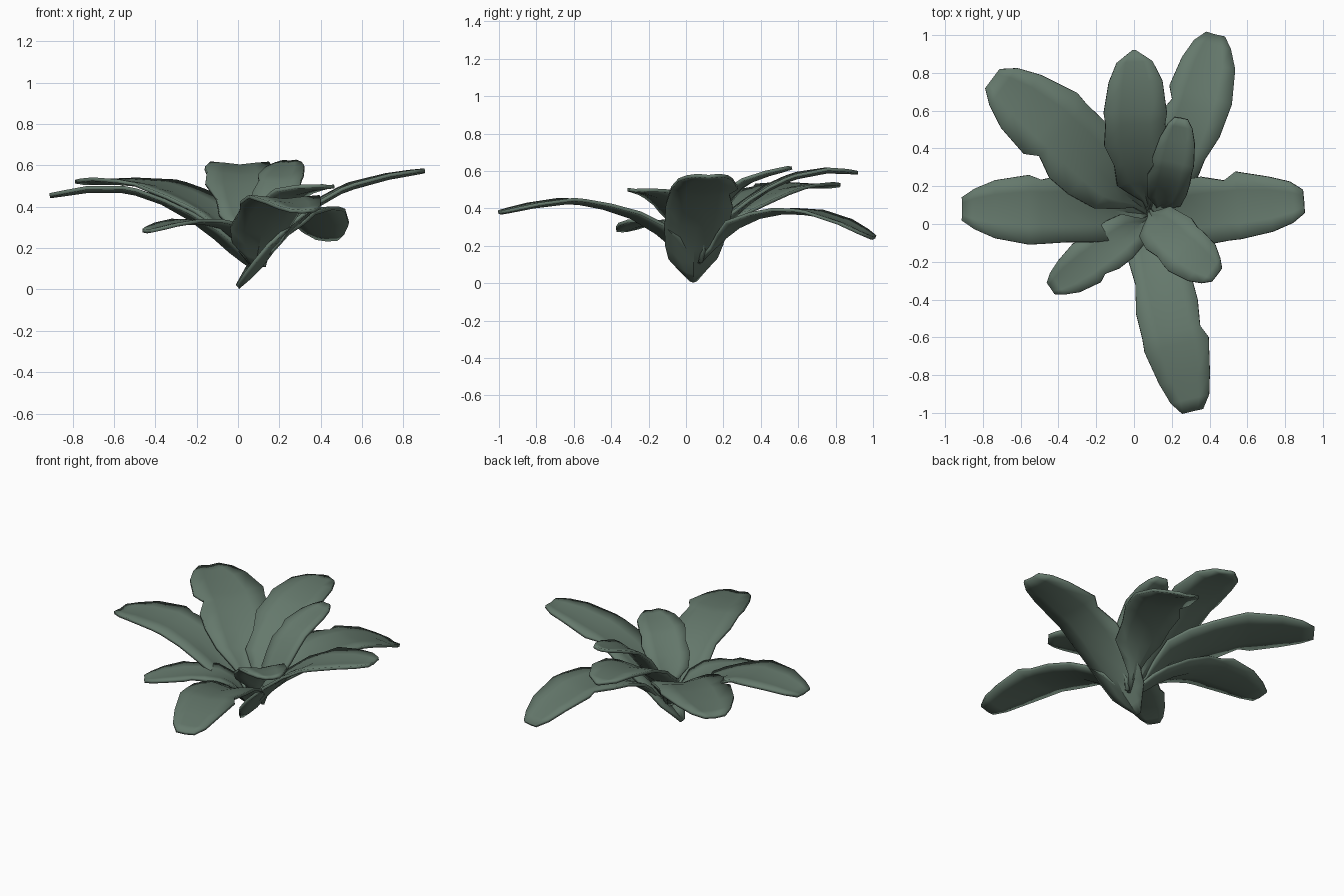
import bpy, bmesh, random
from mathutils import Vector

if "Cube" in bpy.data.objects:
    bpy.data.objects.remove(bpy.data.objects["Cube"])

random.seed(4)
UP = Vector((0, 0, 1))

green = bpy.data.materials.new("leaf_green")
green.diffuse_color = (0.13, 0.19, 0.15, 1)
green.use_nodes = True
green.node_tree.nodes["Principled BSDF"].inputs["Base Color"].default_value = green.diffuse_color

# Shared leaf outline: (fraction of length, fraction of half width)
SLIM = [(0, .09), (.1, .14), (.19, .42), (.28, .8), (.4, .95), (.52, 1),
        (.62, .97), (.68, 1), (.84, .84), (.94, .58), (1, .3)]
# Outline with a wide sheath at the base
BROAD = [(0, .09), (.06, .4), (.13, .72), (.22, .88), (.36, .97), (.5, 1),
         (.62, .97), (.68, 1), (.84, .84), (.94, .6), (1, .34)]


def smooth_path(points, steps=16):
    """Catmull-Rom samples through the midrib points."""
    p = [Vector(q) for q in points]
    p = [2 * p[0] - p[1]] + p + [2 * p[-1] - p[-2]]
    out = []
    for i in range(1, len(p) - 2):
        a, b, c, d = p[i - 1:i + 3]
        for s in range(steps):
            t = s / steps
            out.append(0.5 * (2 * b + (c - a) * t + (2 * a - 5 * b + 4 * c - d) * t * t
                              + (3 * b - a - 3 * c + d) * t ** 3))
    return out + [p[-2]]


def at_length(samples, f):
    """Point and direction at a fraction of the path length."""
    total = sum((b - a).length for a, b in zip(samples, samples[1:]))
    left = f * total
    for a, b in zip(samples, samples[1:]):
        d = (b - a).length
        if left <= d + 1e-6:
            return a + (b - a) * (left / d), (b - a).normalized()
        left -= d
    return samples[-1], (samples[-1] - samples[-2]).normalized()


def leaf(name, half_width, path, outline=SLIM, notch=(6, 0), tip=1.0):
    """Folded blade along a midrib; notch = (row for left edge, row for right edge)."""
    samples = smooth_path(path)
    heading = Vector(path[-1]) - Vector(path[0])
    flat_side = Vector((-heading.y, heading.x, 0)).normalized()
    bm = bmesh.new()
    rows = []
    for r, (f, w) in enumerate(outline):
        centre, direction = at_length(samples, f)
        side = (flat_side - direction * flat_side.dot(direction)).normalized()
        normal = direction.cross(side)
        if normal.z < 0:
            normal = -normal
        fold = 0.1 + 0.35 * max(0, 1 - f / 0.45)
        row = []
        for u in (1, .5, 0, -.5, -1):
            hw = half_width * w * (tip if f == 1 else 1)
            if abs(u) == 1 and 2 < r < len(outline) - 1:
                hw *= random.uniform(.95, 1.04)
                if r == notch[0 if u > 0 else 1]:
                    hw *= .84
            row.append(bm.verts.new(centre + side * hw * u
                                    + normal * hw * fold * abs(u) ** 0.8))
        rows.append(row)
    for a, b in zip(rows, rows[1:]):
        for i in range(4):
            bm.faces.new((a[i], a[i + 1], b[i + 1], b[i]))
    bmesh.ops.recalc_face_normals(bm, faces=bm.faces)
    mesh = bpy.data.meshes.new(name)
    bm.to_mesh(mesh)
    bm.free()
    mesh.materials.append(green)
    ob = bpy.data.objects.new(name, mesh)
    bpy.context.collection.objects.link(ob)
    mod = ob.modifiers.new("thickness", 'SOLIDIFY')
    mod.thickness = 0.018
    mod.offset = 0
    bpy.ops.object.select_all(action='DESELECT')
    ob.select_set(True)
    bpy.context.view_layer.objects.active = ob
    bpy.ops.object.shade_smooth_by_angle(angle=0.6)


# Large outer leaves
leaf("left_leaf", .185, [(.08, .05, .1), (-.02, .06, .17), (-.2, .08, .32), (-.42, .08, .44),
                         (-.64, .08, .48), (-.91, .08, .45)], BROAD, (0, 6))
leaf("back_left_leaf", .21, [(.07, .07, .11), (-.1, .2, .33), (-.3, .4, .46),
                             (-.5, .58, .51), (-.75, .77, .515)], notch=(6, 0))
leaf("back_leaf", .165, [(.08, .08, .11), (.04, .24, .34), (.01, .46, .51),
                         (.01, .7, .59), (0, .92, .59)], notch=(4, 0), tip=.2)
leaf("back_right_leaf", .175, [(.09, .07, .11), (.2, .28, .3), (.29, .5, .375),
                               (.37, .75, .35), (.43, 1.0, .24)], notch=(6, 4))
leaf("right_leaf", .18, [(0, .04, .01), (.1, .04, .1), (.22, .05, .25), (.42, .08, .43),
                         (.65, .1, .52), (.9, .12, .57)], BROAD, (6, 0))
leaf("front_leaf", .17, [(.08, .03, .11), (.12, -.2, .3), (.17, -.4, .39),
                         (.23, -.65, .43), (.31, -.99, .375)], BROAD, (6, 4))

# Small inner leaves
leaf("front_left_leaf", .125, [(.09, .04, .1), (-.06, -.07, .29), (-.25, -.21, .32),
                               (-.44, -.34, .28)], notch=(6, 0))
leaf("front_right_leaf", .145, [(.08, .07, .15), (.14, -.02, .33), (.27, -.14, .46),
                                (.44, -.27, .495)], notch=(0, 5))
leaf("inner_back_leaf", .115, [(.12, .08, .11), (.16, .14, .3), (.2, .3, .52),
                               (.25, .56, .615)], notch=(6, 0))
